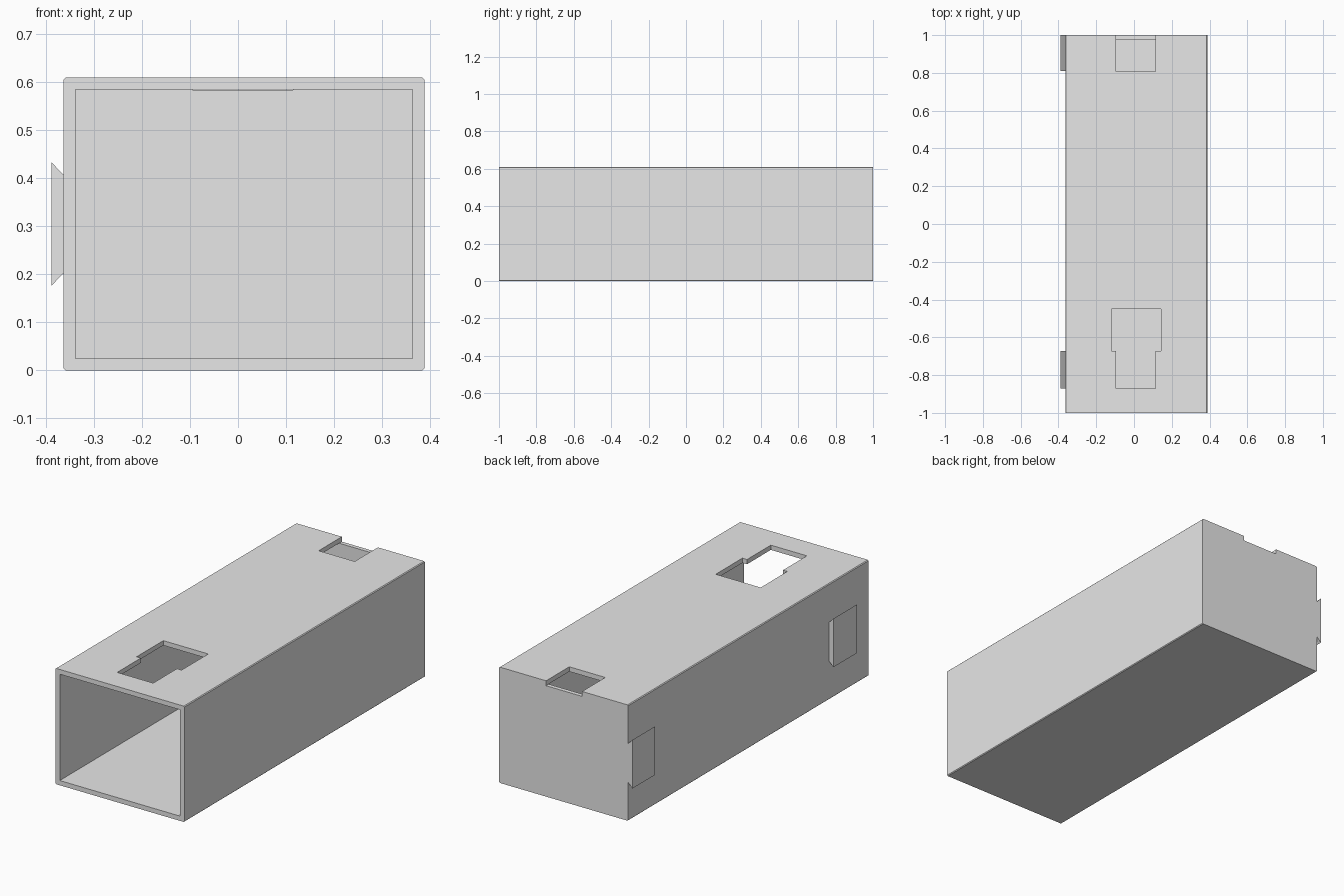
import bpy
import bmesh

cube = bpy.data.objects.get("Cube")
if cube:
    bpy.data.objects.remove(cube, do_unlink=True)

grey = bpy.data.materials.new("light_grey")
grey.use_nodes = True
grey.diffuse_color = (0.8, 0.8, 0.8, 1)
grey.node_tree.nodes["Principled BSDF"].inputs["Base Color"].default_value = (0.8, 0.8, 0.8, 1)


def prism(name, profile, axis, start, end):
    """Extrude a closed 2D profile along y or z."""
    bm = bmesh.new()
    place = (lambda a, b: (a, start, b)) if axis == "y" else (lambda a, b: (a, b, start))
    face = bm.faces.new([bm.verts.new(place(a, b)) for a, b in profile])
    moved = bmesh.ops.extrude_face_region(bm, geom=[face])["geom"]
    shift = (0, end - start, 0) if axis == "y" else (0, 0, end - start)
    bmesh.ops.translate(bm, vec=shift, verts=[v for v in moved if isinstance(v, bmesh.types.BMVert)])
    bmesh.ops.recalc_face_normals(bm, faces=bm.faces)
    mesh = bpy.data.meshes.new(name)
    bm.to_mesh(mesh)
    bm.free()
    mesh.materials.append(grey)
    obj = bpy.data.objects.new(name, mesh)
    bpy.context.collection.objects.link(obj)
    return obj


def rect(x0, x1, b0, b1):
    return [(x0, b0), (x1, b0), (x1, b1), (x0, b1)]


LEFT, RIGHT, TOP, WALL = -0.363, 0.388, 0.61, 0.025
SLOT_L, SLOT_R = -0.095, 0.115

# Outer sleeve with finely chamfered long edges
c = 0.004
outline = [(LEFT + c, 0), (RIGHT - c, 0), (RIGHT, c), (RIGHT, TOP - c),
           (RIGHT - c, TOP), (LEFT + c, TOP), (LEFT, TOP - c), (LEFT, c)]
sleeve = prism("sleeve", outline, "y", -1, 1)

# Cavity open at the front, stepped front opening, rear notch
cutters = [
    prism("cavity_cutter", rect(LEFT + WALL, RIGHT - WALL, WALL, TOP - WALL), "y", -1.1, 0.978),
    prism("front_opening_cutter",
          [(SLOT_L, -0.87), (SLOT_R, -0.87), (SLOT_R, -0.672), (0.142, -0.672),
           (0.142, -0.45), (-0.12, -0.45), (-0.12, -0.672), (SLOT_L, -0.672)],
          "z", TOP - WALL - 0.01, TOP + 0.1),
    prism("rear_notch_cutter", rect(SLOT_L, SLOT_R, 0.807, 1.1), "z", TOP - WALL - 0.001, TOP + 0.1),
]
for cutter in cutters:
    cutter.hide_render = True
    cutter.hide_viewport = True
    mod = sleeve.modifiers.new(cutter.name, "BOOLEAN")
    mod.operation = "DIFFERENCE"
    mod.solver = "EXACT"
    mod.object = cutter

# Apply the cuts and drop the helpers
bpy.context.view_layer.update()
cut_mesh = bpy.data.meshes.new_from_object(
    sleeve.evaluated_get(bpy.context.evaluated_depsgraph_get()))
sleeve.modifiers.clear()
sleeve.data = cut_mesh
for cutter in cutters:
    bpy.data.objects.remove(cutter, do_unlink=True)
cut_mesh.materials.clear()
cut_mesh.materials.append(grey)

# Dovetail rails on the side, wider on the outside
dovetail = [(LEFT, 0.203), (LEFT, 0.407), (-0.388, 0.433), (-0.388, 0.177)]
prism("front_dovetail", dovetail, "y", -0.87, -0.672)
prism("rear_dovetail", dovetail, "y", 0.81, 1)
